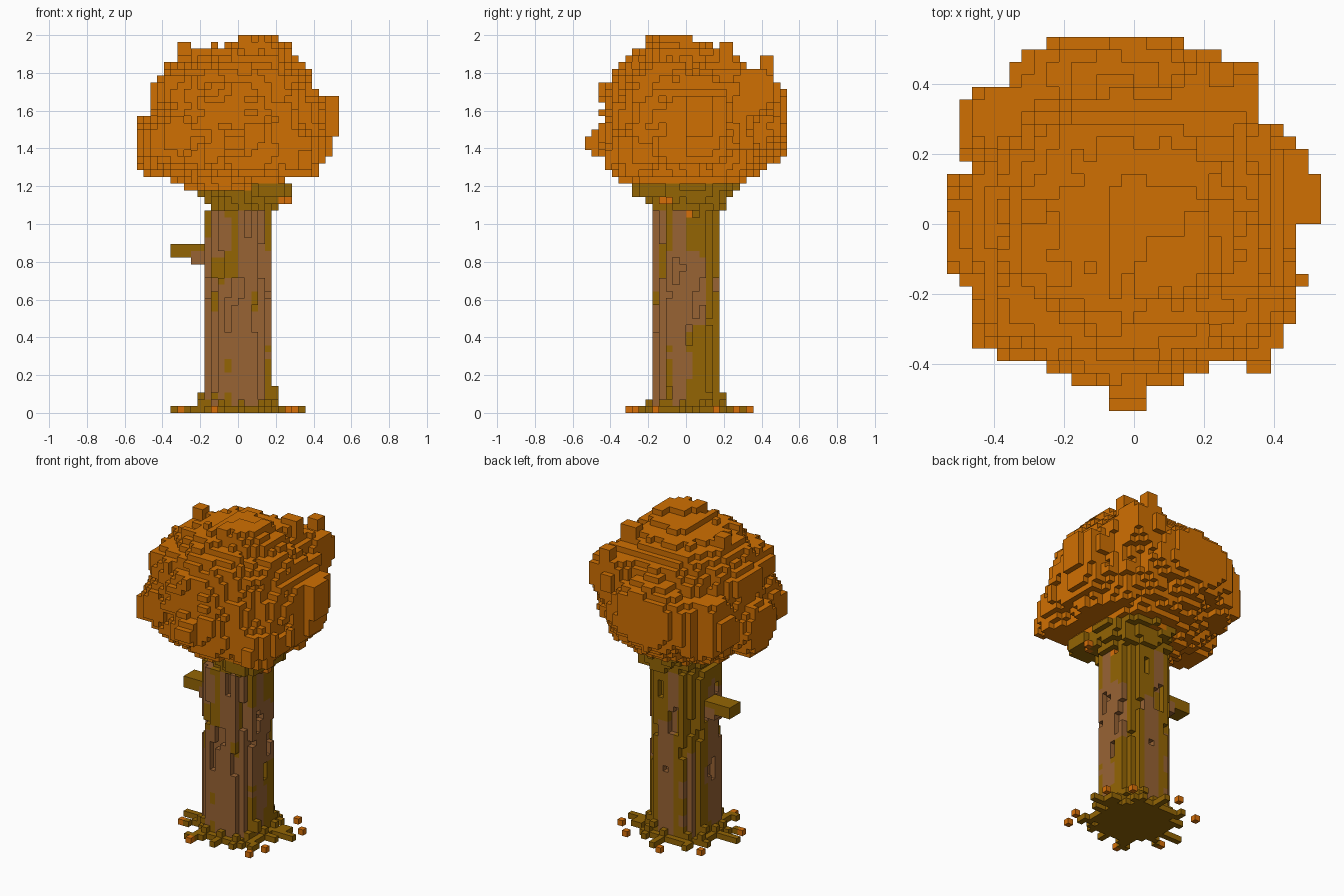
import bpy
import bmesh
import math
import random
from mathutils import Vector, noise

cube = bpy.data.objects.get("Cube")
if cube:
    bpy.data.objects.remove(cube)

random.seed(4)
V = 2 / 56  # block size


def material(name, rgb):
    lin = [((c / 255 + 0.055) / 1.055) ** 2.4 if c > 10 else c / 255 / 12.92 for c in rgb] + [1]
    m = bpy.data.materials.new(name)
    m.use_nodes = True
    m.diffuse_color = lin
    bsdf = m.node_tree.nodes["Principled BSDF"]
    bsdf.inputs["Base Color"].default_value = lin
    bsdf.inputs["Roughness"].default_value = 0.9
    return m


MATS = [material("autumn_orange", (208, 112, 2)), material("moss_olive", (148, 101, 4)),
        material("bark_brown", (152, 99, 52)), material("bright_leaf", (216, 112, 8))]
LEAF, MOSS, BARK, BRIGHT = range(4)

# Each face of a block: outward direction and its corners
SIDES = []
for axis in range(3):
    for s in (0, 1):
        u, w = (axis + 1) % 3, (axis + 2) % 3
        corners = []
        for a, b in ((0, 0), (1, 0), (1, 1), (0, 1)):
            c = [0, 0, 0]
            c[axis], c[u], c[w] = s, a, b
            corners.append(tuple(c))
        direction = [0, 0, 0]
        direction[axis] = 2 * s - 1
        SIDES.append((direction, corners if s else corners[::-1]))


def build(name, cells):
    """Skin a {(i, j, k): material} set of blocks with its outer faces only."""
    bm = bmesh.new()
    verts = {}
    for (i, j, k), mat in cells.items():
        for (di, dj, dk), corners in SIDES:
            if (i + di, j + dj, k + dk) in cells:
                continue
            ring = []
            for a, b, c in corners:
                key = (i + a, j + b, k + c)
                if key not in verts:
                    verts[key] = bm.verts.new([n * V for n in key])
                ring.append(verts[key])
            bm.faces.new(ring).material_index = mat
    mesh = bpy.data.meshes.new(name)
    bm.to_mesh(mesh)
    bm.free()
    for m in MATS:
        mesh.materials.append(m)
    obj = bpy.data.objects.new(name, mesh)
    bpy.context.collection.objects.link(obj)


def box(x, y, z):
    return [(i, j, k) for i in range(x[0], x[1] + 1)
            for j in range(y[0], y[1] + 1) for k in range(z[0], z[1] + 1)]


def within(profile, level, value):
    """Is value between the limits of the first step reaching this level?"""
    for top, low, high in profile:
        if level < top + .01:
            return low - .01 < value < high + .01
    return False


# Crown outlines in steps: upper limit of the step, lowest and highest extent
FRONT = [(1.15, -.29, .25), (1.21, -.36, .28), (1.25, -.36, .25), (1.30, -.54, .43),
         (1.36, -.54, .46), (1.47, -.54, .50), (1.57, -.54, .54), (1.68, -.47, .54),
         (1.72, -.47, .43), (1.79, -.47, .39), (1.83, -.39, .39), (1.89, -.36, .32),
         (1.93, -.25, .29), (1.96, -.07, .29), (2.0, 0, .21)]
SIDE = [(1.21, -.29, .28), (1.25, -.36, .32), (1.30, -.43, .46), (1.36, -.46, .50),
        (1.40, -.50, .54), (1.47, -.54, .54), (1.57, -.50, .54), (1.75, -.46, .54),
        (1.82, -.39, .46), (1.86, -.36, .32), (1.90, -.32, .28), (1.93, -.29, .25),
        (1.96, -.21, .14), (2.0, -.21, .03)]
PLAN = [(-.46, -.07, .03), (-.43, -.21, .14), (-.39, -.39, .21), (-.35, -.43, .39),
        (-.28, -.46, .43), (-.18, -.46, .46), (0, -.54, .46), (.14, -.54, .54),
        (.25, -.50, .50), (.29, -.50, .43), (.36, -.50, .36), (.39, -.46, .36),
        (.46, -.34, .36), (.50, -.32, .25), (.54, -.32, .14)]

# Crown: a rounded mass with leafy lobes (centre, radii), trimmed to the outlines
LOBES = [((0, 0, 1.57), (.46, .455, .40)),
         ((0, 0, 1.41), (.46, .45, .25)),
         ((-.41, -.02, 1.41), (.15, .18, .18)),
         ((.42, .07, 1.57), (.15, .18, .14)),
         ((.40, .03, 1.42), (.12, .20, .12)),
         ((-.06, .42, 1.54), (.29, .14, .21)),
         ((-.35, .30, 1.50), (.17, .19, .19)),
         ((.24, .34, 1.70), (.15, .15, .17)),
         ((-.02, -.44, 1.43), (.07, .15, .07)),
         ((.30, -.26, 1.38), (.16, .15, .15)),
         ((-.30, -.25, 1.47), (.16, .15, .17)),
         ((-.26, -.20, 1.70), (.17, .17, .14)),
         ((.12, -.10, 1.85), (.15, .15, .16)),
         ((-.34, .02, 1.68), (.14, .20, .13))]
crown = {}
for i, j, k in box((-15, 14), (-15, 14), (31, 55)):
    p = Vector((i + .5, j + .5, k + .5)) * V
    if not (within(FRONT, p.z, p.x) and within(SIDE, p.z, p.y) and within(PLAN, p.y, p.x)):
        continue
    rough = .20 * noise.noise(p * 8) + .18 * noise.noise(p * 19)
    for c, r in LOBES:
        if sum(((p[a] - c[a]) / r[a]) ** 2 for a in range(3)) < 1.04 + rough:
            mossy = (k < 33 and p.x > -.19) or (k == 33 and p.x > .08)
            crown[i, j, k] = MOSS if mossy else LEAF
            break
# Small tufts sticking out of the crown
TUFTS = [((0, 1), (-6, -4), (52, 55)), ((4, 5), (-3, 0), (52, 55)), ((5, 7), (5, 6), (48, 54)),
         ((-9, -8), (0, 1), (50, 54)), ((-4, -4), (-4, -4), (51, 54)),
         ((6, 7), (11, 12), (46, 52)), ((13, 13), (-5, -5), (38, 40)),
         ((9, 10), (-12, -12), (36, 38)), ((-13, -12), (-10, -8), (38, 41))]
for t in TUFTS:
    crown.update({c: LEAF for c in box(*t)})
build("crown", crown)

# Mossy flare where the trunk meets the crown, leaning to the front left
flare = {}
for i, j, k in box((-9, 9), (-9, 9), (30, 33)):
    x, y = (i + .5) * V, (j + .5) * V
    ragged = .04 * noise.noise(Vector((x * 16, y * 16, k * .4)))
    body = math.hypot(x - .04, y - .02) < .19 + .018 * (k - 30) + ragged
    lump = k > 31 and math.hypot(x - .18, y + .18) < .11
    if (body or lump) and (i, j, k) not in crown:
        flare[i, j, k] = MOSS
flare[7, -3, 31] = flare[6, -4, 31] = BRIGHT
build("crown_base", flare)

# Trunk: moss with patches of bare bark (direction, height, half width, half height)
PATCHES = [(-80, .30, 26, .32), (-74, .85, 16, .28), (-97, .52, 25, .20),
           (-130, .95, 22, .13), (-130, .28, 22, .25), (-43, .60, 9, .55),
           (-15, .65, 15, .48), (12, .65, 25, .20), (-10, .20, 16, .20),
           (85, .40, 20, .36), (100, .90, 13, .20), (135, .30, 15, .28),
           (190, .55, 27, .46), (210, .50, 12, .42)]


def bark(i, j, k):
    z = (k + .5) * V
    a = math.degrees(math.atan2(j + .5, i + .5))
    wobble = .5 * noise.noise(Vector((i * .3, j * .3, k * .22)))
    for pa, pz, w, h in PATCHES:
        turn = (a - pa + 180) % 360 - 180
        if (turn / w) ** 2 + ((z - pz) / h) ** 4 < 1.05 + wobble:
            return BARK
    return MOSS


# Solid core with broken bark strips around it
trunk = {}
for i, j, _ in box((-5, 4), (-5, 4), (0, 0)):
    r = math.hypot(i + .5, j + .5)
    if r < 4.4:
        trunk.update({(i, j, k): bark(i, j, k) for k in range(1, 30)})
    elif r < 5.2:
        k = 1
        while k < 30:
            end = min(30, k + random.randint(9, 26))
            trunk.update({(i, j, n): bark(i, j, n) for n in range(k, end)})
            k = end + random.randint(1, 5)
trunk[4, 0, 29] = BRIGHT
build("trunk", trunk)

# Short side branch with a bark bracket below it
branch = {c: MOSS for c in box((-10, -6), (-1, 1), (23, 24))}
branch.update({c: BARK for c in box((-7, -6), (-1, 1), (22, 23))})
build("branch", branch)

# Roots: a low disc with radial arms
roots = {}
for i, j, k in box((-7, 6), (-7, 6), (0, 1)):
    r = math.hypot(i + .5, j + .5)
    if r < 6.3 - .9 * k and (k == 0 or r > 5.2):
        roots[i, j, k] = MOSS
ARMS = 12
for n in range(ARMS):
    a = math.tau * (n + random.uniform(-.25, .25)) / ARMS
    length = random.uniform(7.5, 9.6)
    for step in range(11, int(length * 2)):
        x, y = math.cos(a) * step / 2, math.sin(a) * step / 2
        roots[math.floor(x), math.floor(y), 0] = MOSS
        if step < 15:
            roots[math.floor(x + .7), math.floor(y), 0] = MOSS
        if step < 13:
            roots[math.floor(x), math.floor(y), 1] = MOSS
for c in ((5, -3, 2), (5, -3, 3), (-6, 2, 2), (2, 5, 2), (-4, -5, 2), (4, 3, 2)):
    roots[c] = MOSS
roots.update({c: MOSS for c in box((-10, -6), (-1, -1), (0, 0)) + box((6, 9), (1, 1), (0, 0))})
build("roots", roots)

# Single leaves fallen around the roots
spots = [(7, -8), (8, -5), (6, 7), (9, 4), (-8, 6), (-9, -4), (-4, -9), (-2, 9)]
build("fallen_leaves", {(i, j, 0): BRIGHT for i, j in spots})
